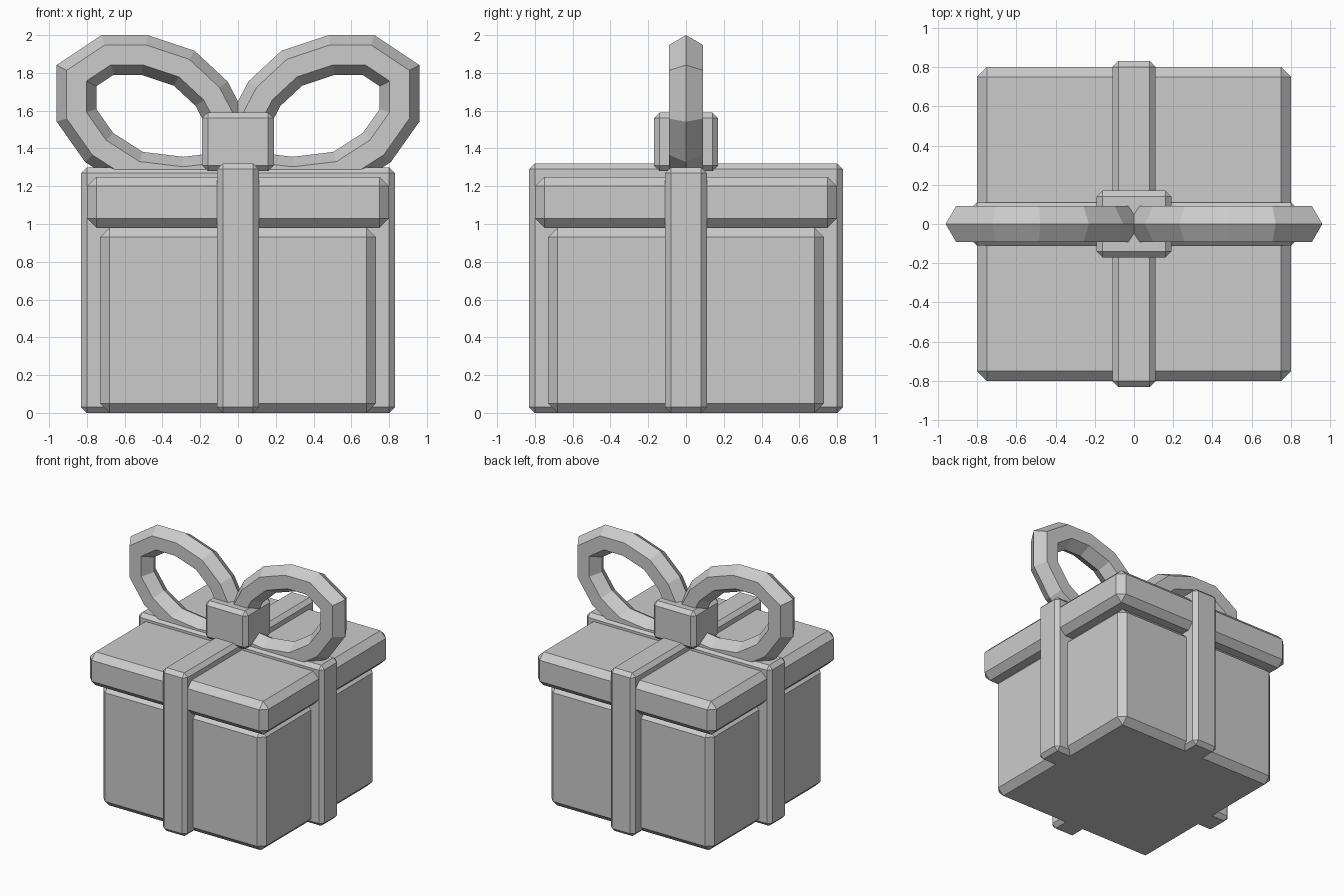
import bpy, bmesh
from math import cos, sin, pi
from mathutils import Vector

if "Cube" in bpy.data.objects:
    bpy.data.objects.remove(bpy.data.objects["Cube"])

grey = bpy.data.materials.new("light_grey")
grey.use_nodes = True
colour = (0.6, 0.6, 0.6, 1)
grey.diffuse_color = colour
grey.node_tree.nodes["Principled BSDF"].inputs["Base Color"].default_value = colour


def finish(name, bm):
    bmesh.ops.recalc_face_normals(bm, faces=bm.faces)
    mesh = bpy.data.meshes.new(name)
    bm.to_mesh(mesh)
    bm.free()
    mesh.materials.append(grey)
    obj = bpy.data.objects.new(name, mesh)
    bpy.context.collection.objects.link(obj)


def chamfered_box(name, half_x, half_y, bottom, top, chamfer):
    bm = bmesh.new()
    bmesh.ops.create_cube(bm, size=2)
    for v in bm.verts:
        v.co.x *= half_x
        v.co.y *= half_y
        v.co.z = top if v.co.z > 0 else bottom
    bmesh.ops.bevel(bm, geom=bm.edges[:], offset=chamfer, segments=1,
                    profile=0.5, affect='EDGES')
    finish(name, bm)


def bow_loop(name, side, path, radius):
    """Closed six-sided tube following a path in the xz plane."""
    bm = bmesh.new()
    points = [Vector((side * x, 0, z)) for x, z in path]
    count = len(points)
    rings = []
    for i, p in enumerate(points):
        before = (p - points[i - 1]).normalized()
        after = (points[(i + 1) % count] - p).normalized()
        tangent = (before + after).normalized()
        outward = Vector((tangent.z, 0, -tangent.x)) / max(tangent.dot(after), 0.75)
        ring = []
        for k in range(6):
            a = k * pi / 3
            ring.append(bm.verts.new(p + outward * radius * cos(a)
                                     + Vector((0, radius * sin(a), 0))))
        rings.append(ring)
    for i in range(count):
        a, b = rings[i], rings[(i + 1) % count]
        for k in range(6):
            n = (k + 1) % 6
            bm.faces.new((a[k], a[n], b[n], b[k]))
    finish(name, bm)


# Box and lid
chamfered_box("box_body", 0.73, 0.73, 0, 0.98, 0.05)
chamfered_box("box_lid", 0.8, 0.8, 0.98, 1.25, 0.05)

# Crossing ribbons and knot
chamfered_box("ribbon_sideways", 0.83, 0.11, 0, 1.3, 0.03)
chamfered_box("ribbon_lengthways", 0.11, 0.83, 0, 1.32, 0.03)
chamfered_box("bow_knot", 0.19, 0.17, 1.28, 1.59, 0.03)

# Bow loops
loop_path = [(0.03, 1.48), (0.14, 1.69), (0.285, 1.825), (0.495, 1.895),
             (0.69, 1.895), (0.855, 1.785), (0.855, 1.575), (0.735, 1.405),
             (0.54, 1.28), (0.29, 1.25), (0.12, 1.27), (0.04, 1.34)]
for side, name in ((1, "left_bow_loop"), (-1, "right_bow_loop")):
    bow_loop(name, side, loop_path, 0.105)
